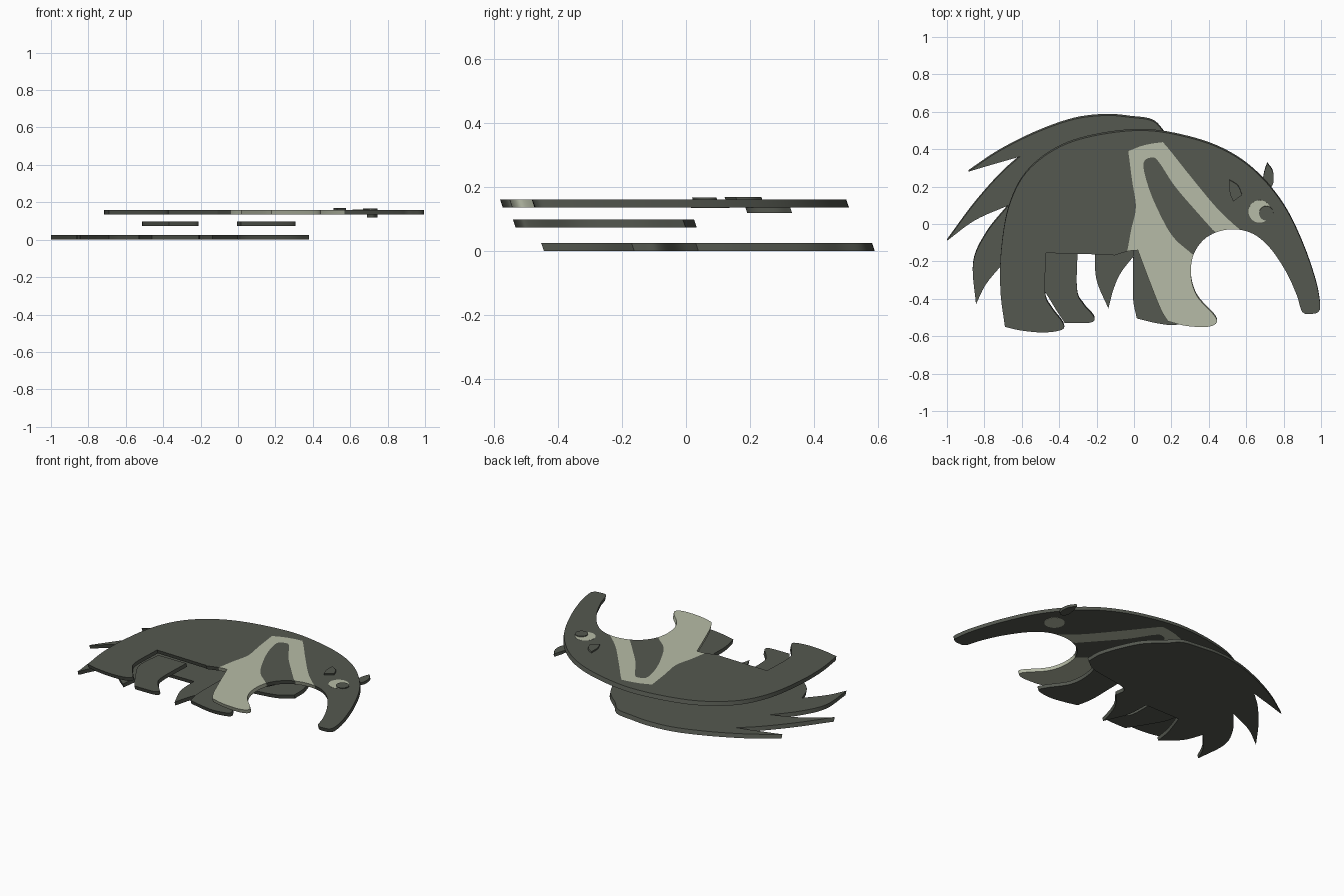
import bpy, bmesh, math
from mathutils import Vector

cube = bpy.data.objects.get("Cube")
if cube:
    bpy.data.objects.remove(cube, do_unlink=True)

LEAN = .35  # plate walls lean slightly toward the front as they rise


def material(name, colour):
    mat = bpy.data.materials.new(name)
    mat.use_nodes = True
    mat.diffuse_color = colour
    for node in mat.node_tree.nodes:
        if node.type == "BSDF_PRINCIPLED":
            node.inputs["Base Color"].default_value = colour
    return mat


dark = material("charcoal_fur", (.09, .098, .08, 1))
pale = material("pale_fur", (.47, .5, .385, 1))


def smooth_run(points, steps=6):
    """Curve through the points; both ends stay sharp corners."""
    pts = [Vector(p) for p in points]
    if len(pts) < 3:
        return pts
    pts = [pts[0] * 2 - pts[1]] + pts + [pts[-1] * 2 - pts[-2]]
    curve = []
    for a, b, c, d in zip(pts, pts[1:], pts[2:], pts[3:]):
        for i in range(steps):
            t = i / steps
            curve.append(b + (c - a) * t / 2
                         + (a - b * 2.5 + c * 2 - d / 2) * t ** 2
                         + (b * 3 - a - c * 3 + d) / 2 * t ** 3)
    return curve + [pts[-2]]


def plate(name, runs, bottom, top, mat, level=None):
    """Extruded plate whose outline is a chain of smooth runs."""
    level = top if level is None else level
    outline = []
    for run in runs:
        for p in smooth_run(run):
            if not outline or (p - outline[-1]).length > .002:
                outline.append(p)
    if (outline[0] - outline[-1]).length < .002:
        outline.pop()
    bm = bmesh.new()
    rings = []
    for z in (bottom, top):
        shift = LEAN * (level - z)
        rings.append([bm.verts.new((p.x, p.y + shift, z)) for p in outline])
    low, high = rings
    bm.faces.new(low)
    bm.faces.new(high)
    for i in range(len(low)):
        bm.faces.new((low[i - 1], low[i], high[i], high[i - 1]))
    bmesh.ops.recalc_face_normals(bm, faces=bm.faces)
    mesh = bpy.data.meshes.new(name)
    bm.to_mesh(mesh)
    bm.free()
    obj = bpy.data.objects.new(name, mesh)
    bpy.context.collection.objects.link(obj)
    mesh.materials.append(mat)
    return obj


def select_only(obj):
    bpy.ops.object.select_all(action="DESELECT")
    obj.select_set(True)
    bpy.context.view_layer.objects.active = obj


def cut(obj, cutter, operation, mat):
    mod = obj.modifiers.new("cut", "BOOLEAN")
    mod.operation, mod.object, mod.solver = operation, cutter, "EXACT"
    select_only(obj)
    bpy.ops.object.modifier_apply(modifier=mod.name)
    obj.data.materials.clear()
    obj.data.materials.append(mat)
    for face in obj.data.polygons:
        face.material_index = 0


def circle(x, y, radius):
    turn = [math.tau * i / 12 for i in range(13)]
    return [[(x + radius * math.cos(a), y + radius * math.sin(a)) for a in turn]]


# Body with near legs, head and snout
body_runs = [
    [(-.69, -.55), (-.714, -.36), (-.71, -.14), (-.67, .09), (-.58, .27),
     (-.42, .4), (-.22, .47), (.05, .5), (.3, .46), (.5, .385), (.66, .27),
     (.8, .1), (.9, -.1), (.97, -.3), (.995, -.43), (.985, -.47), (.95, -.48),
     (.9, -.47), (.87, -.38), (.81, -.25), (.72, -.12), (.62, -.045),
     (.5, -.03), (.39, -.07), (.32, -.16), (.305, -.28), (.34, -.39),
     (.43, -.49), (.44, -.53), (.39, -.55), (.28, -.545), (.18, -.52)],
    [(.18, -.52), (.14, -.45), (.08, -.3), (.02, -.14)],
    [(.02, -.14), (-.03, -.145), (-.11, -.17)],
    [(-.11, -.165), (-.47, -.155)],
    [(-.47, -.155), (-.475, -.37), (-.44, -.45), (-.38, -.53), (-.385, -.565),
     (-.48, -.58), (-.6, -.57), (-.69, -.55)],
]
body = plate("body", body_runs, .135, .16, dark)
marking = plate("foreleg_marking", body_runs, .135, .16, pale)

# Pale shoulder stripe and foreleg, cut out of the body
stripe_cutter = plate("stripe_cutter", [
    [(-.05, -.2), (-.035, -.14), (-.015, -.03), (.01, .09), (-.01, .23), (-.03, .385)],
    [(-.03, .39), (.05, .42), (.14, .435), (.17, .42), (.29, .27), (.43, .1),
     (.52, .01), (.58, -.04)],
    [(.58, -.04), (.52, -.1), (.42, -.03)],
    [(.42, -.03), (.34, .06), (.22, .2), (.13, .335), (.09, .355), (.05, .32),
     (.08, .19), (.14, .05), (.21, -.07), (.31, -.16)],
    [(.31, -.16), (.6, -.4)], [(.6, -.4), (.6, -.7)],
    [(.6, -.7), (-.1, -.7)], [(-.1, -.7), (-.05, -.2)],
], .1, .2, dark, level=.16)
cut(marking, stripe_cutter, "INTERSECT", pale)
cut(body, stripe_cutter, "DIFFERENCE", dark)
bpy.data.objects.remove(stripe_cutter, do_unlink=True)

# Eye and ears
plate("eye_white", circle(.672, .067, .06), .134, .161, pale)
plate("pupil", circle(.707, .057, .038), .16, .166, dark)
plate("near_ear", [[(.51, .235), (.555, .205), (.578, .155)],
                   [(.578, .155), (.53, .12)],
                   [(.53, .12), (.512, .17), (.51, .235)]], .16, .169, dark)
plate("far_ear", [[(.712, .325), (.742, .28), (.745, .22), (.72, .185),
                   (.69, .21), (.695, .27), (.712, .325)]], .118, .136, dark)

# Far legs on the middle layer
plate("far_hind_leg", [
    [(-.5, -.1), (-.3, -.1)],
    [(-.3, -.1), (-.305, -.35), (-.27, -.43), (-.215, -.495), (-.225, -.525),
     (-.3, -.53), (-.37, -.53)],
    [(-.37, -.53), (-.44, -.42), (-.51, -.28), (-.5, -.1)]], .073, .098, dark)
plate("far_foreleg", [
    [(.0, .025), (.27, -.01)],
    [(.27, -.01), (.2, -.16), (.2, -.33), (.29, -.47), (.3, -.52), (.21, -.54),
     (.12, -.53), (.015, -.505)],
    [(.015, -.505), (-.005, -.4), (-.005, -.25), (.0, .025)]], .073, .098, dark)

# Shaggy tail and belly fur on the bottom layer
plate("tail_fur", [
    [(.38, .03), (.37, .16), (.28, .37), (.17, .48), (.1, .55), (-.02, .57),
     (-.15, .58), (-.32, .56), (-.52, .49), (-.72, .39), (-.885, .28)],
    [(-.885, .28), (-.75, .32), (-.61, .36)],
    [(-.61, .36), (-.72, .26), (-.86, .1), (-1, -.09)],
    [(-1, -.09), (-.85, .02), (-.67, .1)],
    [(-.67, .1), (-.79, -.05), (-.86, -.21), (-.845, -.43)],
    [(-.845, -.43), (-.79, -.32), (-.69, -.2)],
    [(-.69, -.2), (-.64, -.32), (-.53, -.42)],
    [(-.53, -.42), (-.51, -.3), (-.46, -.15)],
    [(-.46, -.15), (-.21, -.15)],
    [(-.21, -.15), (-.2, -.3), (-.137, -.452)],
    [(-.137, -.452), (-.11, -.35), (-.07, -.26), (.0, -.17)],
    [(.0, -.17), (.02, -.08), (.28, -.03), (.38, .03)]], 0, .025, dark)

for obj in bpy.context.scene.objects:
    if obj.type == "MESH":
        select_only(obj)
        bpy.ops.object.shade_smooth_by_angle(angle=math.radians(30))
